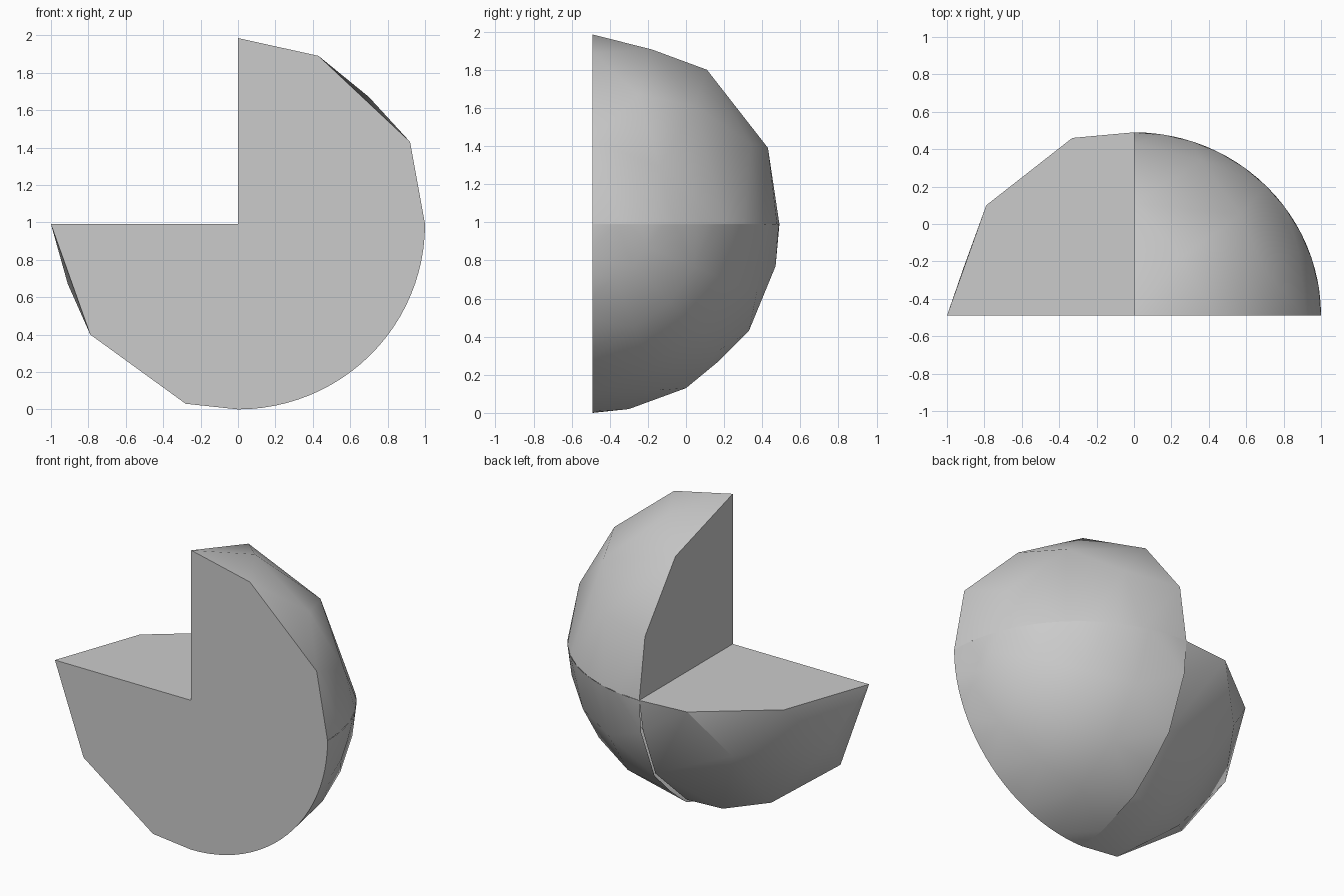
import bpy, bmesh, math
from mathutils import Vector

if "Cube" in bpy.data.objects:
    bpy.data.objects.remove(bpy.data.objects["Cube"], do_unlink=True)

CENTRE = Vector((0, -0.49, 0.99))
X, Y, Z = Vector((1, 0, 0)), Vector((0, 0.98, 0)), Vector((0, 0, 0.99))

grey = bpy.data.materials.new("light grey")
grey.use_nodes = True
colour = (0.6, 0.6, 0.6, 1)
grey.diffuse_color = colour
grey.node_tree.nodes["Principled BSDF"].inputs["Base Color"].default_value = colour


def arc(a, b, steps):
    """Points on a quarter circle from axis a to axis b."""
    turns = [math.pi / 2 * i / steps for i in range(steps + 1)]
    return [a * math.cos(t) + b * math.sin(t) for t in turns]


def wedge(name, points, hidden, angle):
    """Convex eighth of the ball, left open where it meets a neighbour."""
    bm = bmesh.new()
    for p in [(0, 0, 0)] + points:
        bm.verts.new(p)
    hull = bmesh.ops.convex_hull(bm, input=bm.verts)
    loose = set(hull["geom_interior"] + hull["geom_unused"])
    bmesh.ops.delete(bm, geom=[v for v in loose if isinstance(v, bmesh.types.BMVert)], context="VERTS")
    bmesh.ops.recalc_face_normals(bm, faces=bm.faces)
    inner = [f for f in bm.faces for d in hidden
             if f.normal.dot(d) > 0.99 and all(abs(v.co.dot(d)) < 0.001 for v in f.verts)]
    bmesh.ops.delete(bm, geom=inner, context="FACES")
    bmesh.ops.dissolve_limit(bm, angle_limit=0.005, verts=bm.verts, edges=bm.edges)
    mesh = bpy.data.meshes.new(name)
    bm.to_mesh(mesh)
    bm.free()
    mesh.materials.append(grey)
    obj = bpy.data.objects.new(name, mesh)
    obj.location = CENTRE
    bpy.context.collection.objects.link(obj)
    bpy.ops.object.select_all(action="DESELECT")
    obj.select_set(True)
    bpy.context.view_layer.objects.active = obj
    bpy.ops.object.shade_smooth_by_angle(angle=math.radians(angle))


# Upper wedge with coarse facets
upper = [(0, 0, 0.995), (0, 0.6, 0.81), (0, 0.92, 0.4),
         (0.43, 0, 0.9), (0.92, 0, 0.44),
         (0.25, 0.31, 0.917), (0.57, 0.54, 0.62), (0.7, 0.24, 0.68),
         (0.88, 0.35, 0.3), (0.36, 0.83, 0.42)]
wedge("upper_wedge", upper + arc(X, Y, 10), [-Z], 35)

# Lower wedge with round rims
lower = arc(X, Y, 24) + arc(X, -Z, 24)
lower += [(0, 0.96, -0.22), (0, 0.82, -0.56), (0, 0.66, -0.72), (0, 0.49, -0.86), (0, 0.19, -0.97)]
for i in range(1, 4):
    tilt = math.pi / 8 * i
    rib = Y * math.cos(tilt) - Z * math.sin(tilt)
    lower += arc(X, rib, 5)[1:-1]
wedge("lower_wedge", lower, [Z, -X], 35)

# Side wedge with coarse facets
side = [(-1, 0, 0), (-0.79, 0.59, 0), (-0.33, 0.95, 0), (0, 0.98, 0),
        (-0.28, 0, -0.96), (-0.79, 0, -0.59), (0, 0, -0.99),
        (-0.91, 0.26, -0.32), (-0.54, 0.78, -0.3), (-0.25, 0.46, -0.85), (-0.5, 0.31, -0.8),
        (0, 0.94, -0.22), (0, 0.81, -0.55), (0, 0.48, -0.85), (0, 0.19, -0.97)]
wedge("side_wedge", side, [X], 30)
